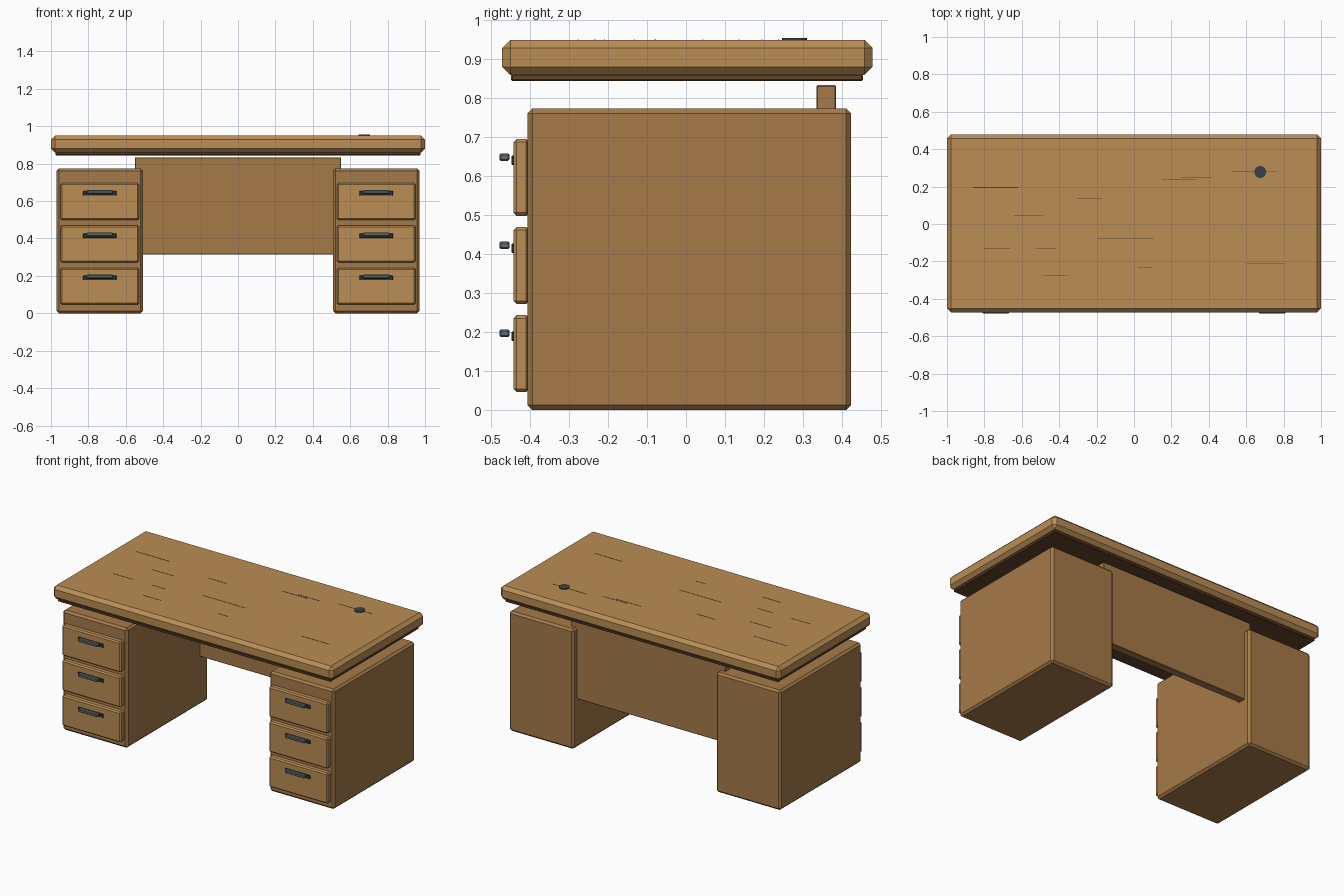
import bpy, bmesh
from mathutils import Matrix, Vector

if "Cube" in bpy.data.objects:
    bpy.data.objects.remove(bpy.data.objects["Cube"])


def material(name, rgb):
    m = bpy.data.materials.new(name)
    m.diffuse_color = (*rgb, 1)
    m.use_nodes = True
    m.node_tree.nodes["Principled BSDF"].inputs["Base Color"].default_value = m.diffuse_color
    return m


TOP_WOOD = material("light_wood", (0.49, 0.27, 0.09))
BODY_WOOD = material("body_wood", (0.38, 0.195, 0.067))
TRIM_WOOD = material("dark_wood", (0.13, 0.055, 0.022))
METAL = material("handle_metal", (0.12, 0.15, 0.16))
DARK = material("dark_metal", (0.03, 0.03, 0.035))
GROMMET = material("grommet_plastic", (0.04, 0.055, 0.07))


def finish(bm, name, mat):
    me = bpy.data.meshes.new(name)
    bm.to_mesh(me)
    bm.free()
    me.materials.append(mat)
    ob = bpy.data.objects.new(name, me)
    bpy.context.collection.objects.link(ob)
    return ob


def box(name, mat, x, y, z, chamfer=0.0):
    """Box from (min, max) ranges, with an optional flat chamfer."""
    lo, hi = Vector((x[0], y[0], z[0])), Vector((x[1], y[1], z[1]))
    bm = bmesh.new()
    bmesh.ops.create_cube(bm, size=1, matrix=Matrix.Translation((lo + hi) / 2)
                          @ Matrix.Diagonal((*(hi - lo), 1)))
    if chamfer:
        bmesh.ops.bevel(bm, geom=bm.edges[:], offset=chamfer, segments=1,
                        affect='EDGES', profile=0.5)
    return finish(bm, name, mat)


def span(c, width):
    return (c - width / 2, c + width / 2)


# Table top with the dark moulding beneath it
box("table_top", TOP_WOOD, (-1, 1), (-0.472, 0.479), (0.86, 0.95), 0.021)
box("under_top_trim", TRIM_WOOD, (-0.976, 0.976), (-0.449, 0.454), (0.844, 0.862), 0.004)

# Modesty panel between the pedestals
box("modesty_panel", BODY_WOOD, (-0.551, 0.551), (0.335, 0.385), (0.314, 0.834), 0.003)

# Pedestals, each with three drawers and handles
for side, cx in (("left", -0.739), ("right", 0.739)):
    box(side + "_pedestal", BODY_WOOD, span(cx, 0.463), (-0.407, 0.424), (0, 0.774), 0.013)
    for i, cz in enumerate((0.145, 0.371, 0.597)):
        tag = f"{side}_drawer_{i + 1}"
        box(tag + "_front", TOP_WOOD, span(cx, 0.42), (-0.443, -0.402), span(cz, 0.197), 0.008)
        box(tag + "_handle_plate", DARK, span(cx, 0.18), (-0.448, -0.441),
            span(cz + 0.044, 0.024), 0.002)
        box(tag + "_handle_bar", METAL, span(cx, 0.142), (-0.479, -0.453),
            span(cz + 0.052, 0.02), 0.004)

# Cable grommet on the top
bm = bmesh.new()
bmesh.ops.create_cone(bm, cap_ends=True, segments=24, radius1=0.032, radius2=0.032,
                      depth=0.012, matrix=Matrix.Translation((0.675, 0.278, 0.949)))
finish(bm, "cable_grommet", GROMMET)

# Fine grain lines: x start, x end, y
GRAIN = [(-.86, -.62, .195), (.15, .33, .237), (.25, .415, .25), (-.305, -.175, .136),
         (-.645, -.485, .044), (-.195, .105, -.079), (-.8, -.66, -.132),
         (-.525, -.42, -.132), (-.485, -.355, -.277), (.02, .095, -.234),
         (.605, .8, -.209), (.52, .76, .28)]
for i, (x0, x1, y) in enumerate(GRAIN):
    box(f"grain_line_{i + 1}", TRIM_WOOD, (x0, x1), span(y, 0.003), (0.947, 0.951))
